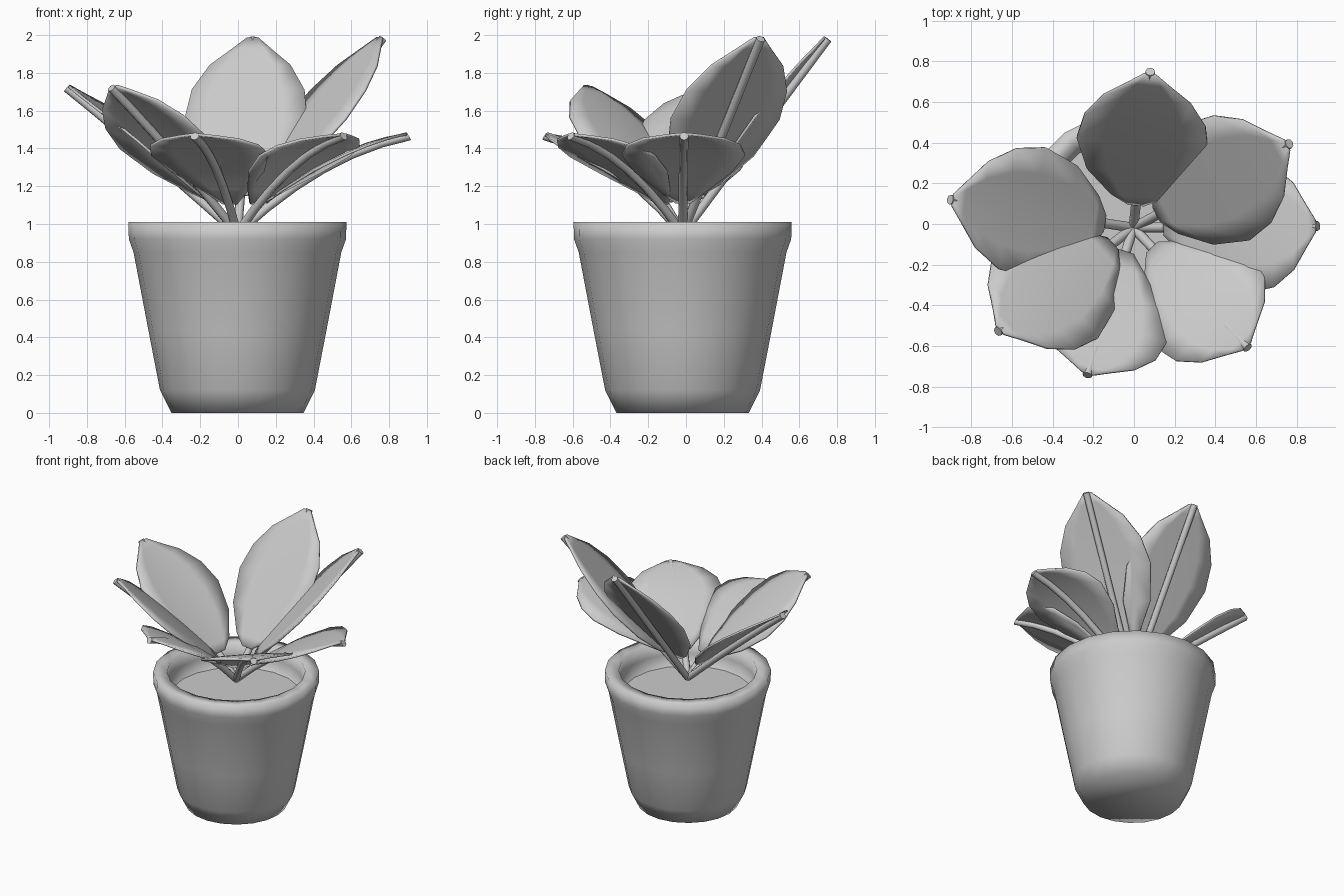
import bpy
import bmesh
from math import cos, sin, pi
from mathutils import Vector

if "Cube" in bpy.data.objects:
    bpy.data.objects.remove(bpy.data.objects["Cube"], do_unlink=True)

# Single plain grey
grey = bpy.data.materials.new("plain_grey")
grey.use_nodes = True
GREY = (0.6, 0.6, 0.6, 1)
grey.diffuse_color = GREY
grey.node_tree.nodes["Principled BSDF"].inputs["Base Color"].default_value = GREY

# Shared root of the stems, above the pot's axis
ROOT = Vector((-0.003, -0.018, 0.95))


def finish(bm, name, angle=0.9):
    bmesh.ops.recalc_face_normals(bm, faces=bm.faces)
    mesh = bpy.data.meshes.new(name)
    bm.to_mesh(mesh)
    bm.free()
    mesh.materials.append(grey)
    obj = bpy.data.objects.new(name, mesh)
    bpy.context.collection.objects.link(obj)
    bpy.ops.object.select_all(action='DESELECT')
    obj.select_set(True)
    bpy.context.view_layer.objects.active = obj
    bpy.ops.object.shade_smooth_by_angle(angle=angle)
    return obj


def loft(bm, rings, closed=True):
    """Skin neighbouring rows of points with quads."""
    rows = [[bm.verts.new(p) for p in ring] for ring in rings]
    for a, b in zip(rows, rows[1:]):
        n = len(a)
        for i in range(n if closed else n - 1):
            j = (i + 1) % n
            bm.faces.new((a[i], a[j], b[j], b[i]))
    return rows


def lathe(name, profile, angle, sides=20):
    bm = bmesh.new()
    turns = [2 * pi * i / sides for i in range(sides)]
    rows = loft(bm, [[(ROOT.x + r * cos(t), ROOT.y + r * sin(t), z) for t in turns]
                     for r, z in profile])
    bm.faces.new(rows[0])
    bm.faces.new(rows[-1])
    return finish(bm, name, angle)


# Pot with a thick, softly shaded rim, and soil inside it
lathe("pot", [(0.35, 0), (0.41, 0.12), (0.47, 0.43), (0.55, 0.85), (0.575, 0.92),
              (0.577, 1.01), (0.48, 1.01), (0.47, 0.92), (0.45, 0.81)], pi)
lathe("soil", [(0.44, 0.79), (0.455, 0.83)], 0.5)

OUTLINE = [(0, 0.04), (0.07, 0.13), (0.25, 0.26), (0.48, 0.325), (0.66, 0.30),
           (0.82, 0.215), (0.93, 0.1), (1, 0.03)]


def frame(tip):
    along = (tip - ROOT).normalized()
    side = along.cross(Vector((0, 0, 1))).normalized()
    return side, side.cross(along)


def spine(tip, arch, t):
    """Point on the stem line, bowed upward by arch at its middle."""
    return ROOT.lerp(tip, t) + Vector((0, 0, 4 * arch * t * (1 - t)))


def stem(name, tip, arch):
    side, up = frame(tip)
    bm = bmesh.new()
    rings = []
    for k in range(7):
        p = spine(tip, arch, k / 6)
        rings.append([p + 0.024 * (cos(a * pi / 4) * side + sin(a * pi / 4) * up)
                      for a in range(8)])
    rows = loft(bm, rings)
    bm.faces.new(rows[0])
    bm.faces.new(rows[-1])
    finish(bm, name)


def blade(name, tip, arch, cup, roll, belly, lift):
    """Leaf that rides on the stem; belly below 1 moves its widest part outward."""
    side, up = frame(tip)
    bm = bmesh.new()
    rows = []
    for u, width in OUTLINE:
        u = u ** belly
        mid = spine(tip, arch, 0.18 + 0.815 * u) + up * lift * (1 - 0.5 * u ** 4)
        rows.append([mid + side * width * v
                     + up * (cup * (width / 0.325 * v) ** 2 + roll * width * v)
                     for v in (-1, -0.6, -0.25, 0, 0.25, 0.6, 1)])
    loft(bm, rows, closed=False)
    leaf = finish(bm, name)
    solid = leaf.modifiers.new("thickness", 'SOLIDIFY')
    solid.thickness = 0.014
    solid.offset = 0


# Leaves: tip, arch of the stem, then cup, roll, belly and lift of the blade
LEAVES = {
    "back": ((0.08, 0.75, 1.98), 0, 0.005, 0, 1, 0.03),
    "back_left": ((0.765, 0.395, 1.98), 0, 0, 0, 1, 0.03),
    "left": ((0.905, -0.01, 1.465), 0.085, -0.01, 0, 0.8, 0.025),
    "front_left": ((0.56, -0.61, 1.465), 0.085, -0.01, 0, 0.8, 0.018),
    "front": ((-0.23, -0.745, 1.465), 0.085, -0.01, 0, 0.75, 0.018),
    "front_right": ((-0.67, -0.53, 1.72), 0.02, -0.025, -0.14, 0.9, 0.03),
    "right": ((-0.905, 0.12, 1.72), 0.01, 0.025, 0, 1, 0.03),
}
for place, (tip, arch, *shape) in LEAVES.items():
    stem(place + "_stem", Vector(tip), arch)
    blade(place + "_leaf", Vector(tip), arch, *shape)
